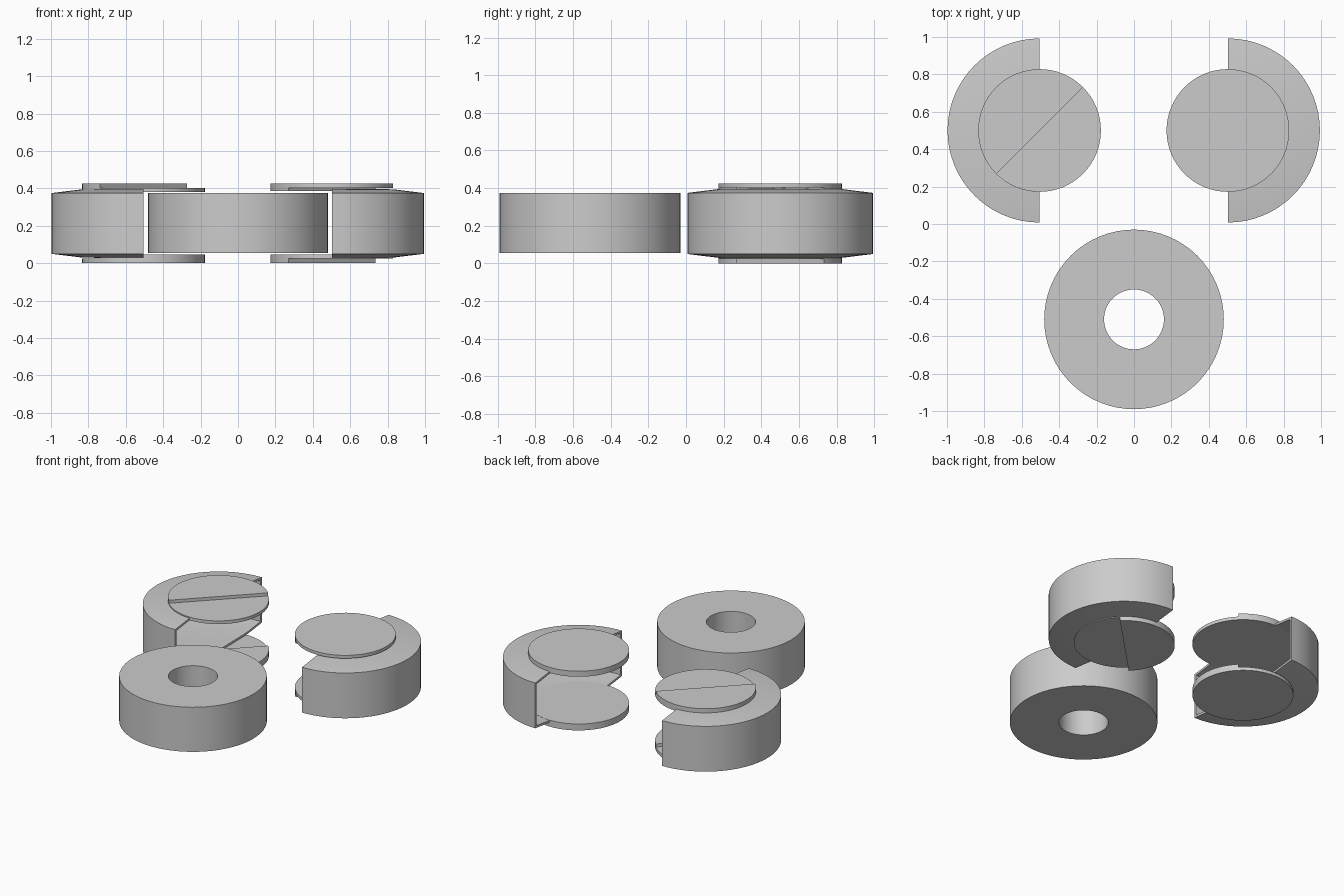
import bpy
import bmesh
from math import cos, sin, pi, radians
from mathutils import Vector, Matrix

if "Cube" in bpy.data.objects:
    bpy.data.objects.remove(bpy.data.objects["Cube"])

grey = bpy.data.materials.new("plain grey")
grey.use_nodes = True
COLOUR = (0.6, 0.6, 0.6, 1)
grey.diffuse_color = COLOUR
grey.node_tree.nodes["Principled BSDF"].inputs["Base Color"].default_value = COLOUR

DISC_R = 0.328
SEGMENTS = 64


def finish(bm, name, location):
    """Turn a bmesh into a shaded, coloured object."""
    bmesh.ops.remove_doubles(bm, verts=bm.verts, dist=0.0001)
    bmesh.ops.recalc_face_normals(bm, faces=bm.faces)
    mesh = bpy.data.meshes.new(name)
    bm.to_mesh(mesh)
    bm.free()
    mesh.materials.append(grey)
    obj = bpy.data.objects.new(name, mesh)
    bpy.context.collection.objects.link(obj)
    obj.location = location
    bpy.ops.object.select_all(action="DESELECT")
    obj.select_set(True)
    bpy.context.view_layer.objects.active = obj
    bpy.ops.object.shade_smooth_by_angle(angle=radians(30))
    return obj


def lathe(name, profile, location, start=0.0, sweep=2 * pi):
    """Spin a closed (radius, height) profile about z."""
    bm = bmesh.new()
    face = bm.faces.new([bm.verts.new((r, 0, z)) for r, z in profile])
    bm.transform(Matrix.Rotation(start, 4, "Z"))
    full = sweep > 6
    cap = None if full else face.copy()
    bmesh.ops.spin(bm, geom=[face] + face.edges[:] + face.verts[:],
                   axis=(0, 0, 1), cent=(0, 0, 0), angle=sweep,
                   steps=SEGMENTS if full else SEGMENTS // 2)
    if full:
        # drop the cross-section faces left inside the closed ring
        bmesh.ops.remove_doubles(bm, verts=bm.verts, dist=0.0001)
        inner = [f for f in bm.faces if len(f.verts) == len(profile)
                 and abs(f.normal.z) < 0.01
                 and all(abs(v.co.y) < 0.001 for v in f.verts)]
        bmesh.ops.delete(bm, geom=inner, context="FACES_ONLY")
    return finish(bm, name, location)


def disc(name, location, z0, z1, start=0.0, sweep=2 * pi):
    """Flat round plate, or a half plate cut along its diameter."""
    bm = bmesh.new()
    count = SEGMENTS if sweep > 6 else SEGMENTS // 2 + 1
    step = 2 * pi / SEGMENTS
    face = bm.faces.new([bm.verts.new((DISC_R * cos(start + i * step),
                                       DISC_R * sin(start + i * step), z0))
                         for i in range(count)])
    top = bmesh.ops.extrude_face_region(bm, geom=[face], use_keep_orig=True)["geom"]
    bmesh.ops.translate(bm, vec=Vector((0, 0, z1 - z0)),
                        verts=[v for v in top if isinstance(v, bmesh.types.BMVert)])
    return finish(bm, name, location)


# Round ring at the front
lathe("ring", [(0.16, 0.055), (0.48, 0.055), (0.48, 0.375), (0.16, 0.375)], (0, -0.51, 0))

# Hollow half covers: thin wall with gently sloping lid and floor
cover = [(0, 0.40), (DISC_R, 0.395), (0.492, 0.375), (0.492, 0.05), (DISC_R, 0.03), (0, 0.025),
         (0, 0.04), (DISC_R, 0.045), (0.477, 0.064), (0.477, 0.361), (DISC_R, 0.38), (0, 0.385)]
right, left = (-0.505, 0.5, 0), (0.502, 0.5, 0)
lathe("right_cover", cover, right, pi / 2, pi)
lathe("left_cover", cover, left, -pi / 2, pi)

# Pivot discs, each a full plate with a half plate cut on the diagonal
BACK, FRONT = pi / 4, pi * 5 / 4
plates = [("right_upper", right, (0.38, 0.403), (0.403, 0.425), BACK),
          ("right_lower", right, (0.0, 0.024), (0.024, 0.046), FRONT),
          ("left_upper", left, (0.403, 0.425), (0.385, 0.403), BACK),
          ("left_lower", left, (0.024, 0.046), (0.0, 0.024), BACK)]
for name, place, whole, half, turn in plates:
    disc(name + "_disc", place, *whole)
    disc(name + "_half_disc", place, *half, start=turn, sweep=pi)
